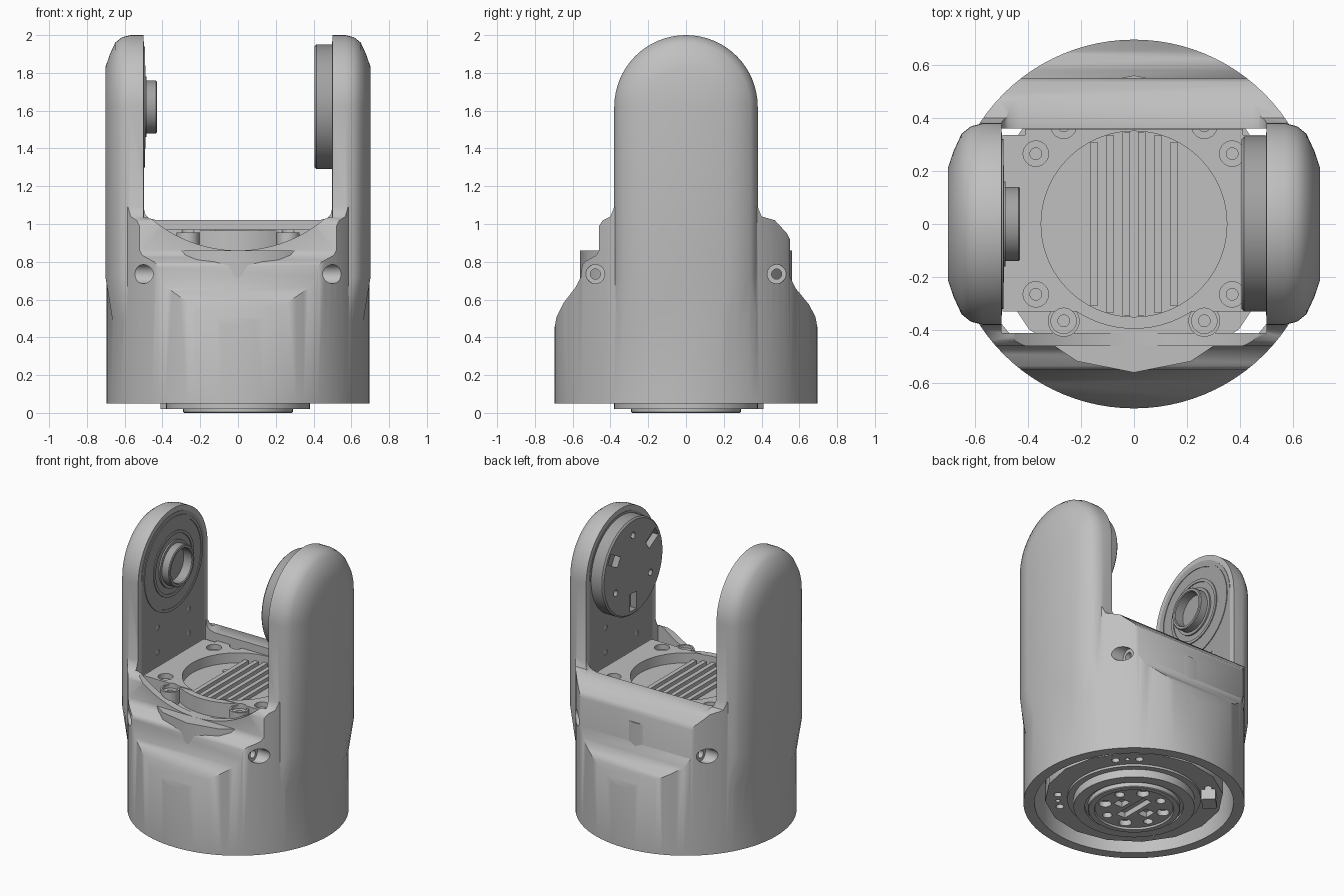
import bpy, bmesh
from math import sin, cos, pi, sqrt, radians

cube = bpy.data.objects.get("Cube")
if cube:
    bpy.data.objects.remove(cube, do_unlink=True)


def material(name, v):
    m = bpy.data.materials.new(name)
    m.use_nodes = True
    m.diffuse_color = (v, v, v, 1)
    m.node_tree.nodes["Principled BSDF"].inputs["Base Color"].default_value = (v, v, v, 1)
    return m


GREY = material("housing_grey", 0.53)
DARK = material("mid_grey", 0.36)


def place(axis, u, v, t):
    return {"x": (t, u, v), "y": (u, t, v), "z": (u, v, t)}[axis]


def loft(bm, rings):
    """Skin a row of matching outlines and cap both ends."""
    rows = [[bm.verts.new(p) for p in r] for r in rings]
    for a, b in zip(rows, rows[1:]):
        for i in range(len(a)):
            j = (i + 1) % len(a)
            bm.faces.new((a[i], a[j], b[j], b[i]))
    bm.faces.new(rows[0])
    return rows[-1], bm.faces.new(rows[-1])


def finish(name, bm, mat=GREY):
    bmesh.ops.recalc_face_normals(bm, faces=bm.faces)
    me = bpy.data.meshes.new(name)
    bm.to_mesh(me)
    bm.free()
    me.materials.append(mat)
    ob = bpy.data.objects.new(name, me)
    bpy.context.collection.objects.link(ob)
    return ob


def prisms(name, axis, parts, mat=GREY):
    bm = bmesh.new()
    for pts, a, b in parts:
        loft(bm, [[place(axis, u, v, t) for u, v in pts] for t in (a, b)])
    return finish(name, bm, mat)


def circle(r, c=(0, 0), n=24):
    return [(c[0] + r * cos(2 * pi * i / n), c[1] + r * sin(2 * pi * i / n)) for i in range(n)]


def rect(u, v, c=(0, 0), ang=0):
    k, s = cos(ang), sin(ang)
    return [(c[0] + a * k - b * s, c[1] + a * s + b * k)
            for a, b in ((-u, -v), (u, -v), (u, v), (-u, v))]


def polar(r, deg):
    return r * cos(radians(deg)), r * sin(radians(deg))


def lathe(name, axis, c, profile, mat=GREY, n=72):
    bm = bmesh.new()
    loft(bm, [[place(axis, u, v, t) for u, v in circle(r, c, n)] for r, t in profile])
    return finish(name, bm, mat)


def carve(ob, tool, op="DIFFERENCE"):
    mod = ob.modifiers.new("carve", "BOOLEAN")
    mod.operation, mod.solver, mod.object = op, "EXACT", tool
    bpy.context.view_layer.objects.active = ob
    bpy.ops.object.modifier_apply(modifier=mod.name)
    bpy.data.objects.remove(tool, do_unlink=True)


# Housing: round drum trimmed by a side profile
PROFILE = [(-.8, 0), (-.8, .3), (-.698, .44), (-.685, .51), (-.65, .58), (-.585, .665),
           (-.557, .72), (-.55, .78), (-.535, .80), (-.475, .835), (-.46, .86), (-.46, .99),
           (-.44, 1.02), (-.4, 1.04), (-.38, 1.09), (.38, 1.09), (.4, 1.04), (.47, 1.02),
           (.535, .95), (.55, .92), (.55, .72), (.58, .66), (.65, .575), (.685, .51),
           (.698, .44), (.8, .3), (.8, 0)]
housing = lathe("housing", "z", (0, 0), [(.695, .05), (.695, 1.3)], n=96)
carve(housing, prisms("trim", "x", [(PROFILE, -.9, .9)]), "INTERSECT")

# Arms: round-topped uprights, softened outward and blended into the drum
ARM_Z, ARM_R = 1.62, .38


def arm_ring(side, x, inset):
    r = ARM_R - inset
    low = min(x, .985 * sqrt(.695 ** 2 - r ** 2))
    ring = [(side * x, r * cos(pi * i / 32), ARM_Z + r * sin(pi * i / 32)) for i in range(33)]
    return ring + [(side * x, -r, .72), (side * low, -r, .42),
                   (side * low, r, .42), (side * x, r, .72)]


for side in (-1, 1):
    bm = bmesh.new()
    outer, cap = loft(bm, [arm_ring(side, x, d) for x, d in
                           ((.45, 0), (.57, 0), (.615, .012), (.65, .04), (.68, .105), (.702, .17))])
    bmesh.utils.face_split(cap, outer[33], outer[36])
    carve(housing, finish("arm", bm), "UNION")

# Openings: gap between the arms, deck well, front scoop, lower cavity, cross bolts
gap = [(.5, 2.2), (.5, 1.09), (.49, 1.05), (.47, 1.03), (.43, 1.02)]
carve(housing, prisms("gap", "y", [(gap + [(-u, v) for u, v in reversed(gap)], -1, 1)]))
carve(housing, prisms("well", "z", [([(-.5, -.41), (.5, -.41), (.5, .36), (-.5, .36)], .5, 1.3)]))
scoop = [(.71 * sin(radians(a)), 1.57 - .71 * cos(radians(a))) for a in range(-41, 42, 2)]
carve(housing, prisms("scoop", "y", [(scoop, -.9, -.3)]))
carve(housing, lathe("cavity", "z", (0, 0), [(.625, 0), (.625, .6)], n=96))
for y in (-.48, .48):
    carve(housing, lathe("bolt_hole", "x", (y, .735), [(.05, -.9), (.05, -.45), (.027, -.45),
                                                      (.027, .45), (.05, .45), (.05, .9)], n=32))

# Deck between the arms, with ears, round pocket and screw holes
deck = prisms("deck", "z", [([(-.495, -.33), (.495, -.33), (.495, .335), (.41, .335), (.41, .358),
                              (-.41, .358), (-.41, .335), (-.495, .335)], .84, .97)])
carve(deck, lathe("deck_bulge", "z", (0, 0), [(.395, .845), (.395, .965)]), "UNION")
carve(deck, prisms("deck_back_trim", "z", [(rect(.6, .1, (0, .458)), .8, 1)]))
ears = [(-.265, -.365), (.265, -.365)]
for c in ears:
    carve(deck, lathe("ear", "z", c, [(.06, .85), (.06, .955)], n=32), "UNION")
carve(deck, lathe("pocket", "z", (0, 0), [(.35, .9), (.35, 1.1)]))
for c in ears + [(x, y) for x in (-.37, .37) for y in (-.265, .265)] + [(-.265, .37), (.265, .37)]:
    carve(deck, lathe("screw_hole", "z", c, [(.022, .9), (.022, .935), (.048, .935), (.048, 1.1)], n=28))
ribs = []
for i in range(6):
    x = -.15 + .06 * i
    ribs.append((rect(.015, sqrt(.349 ** 2 - (abs(x) + .015) ** 2), (x, 0)), .895, .925))
prisms("deck_ribs", "z", ribs)
lathe("deck_pin", "z", (-.195, .14), [(.017, .89), (.017, .905)], n=20)

# Inner panels on the arms
for side, label in ((-1, "right"), (1, "left")):
    r = .345
    pts = [(r * cos(pi * i / 32), ARM_Z + r * sin(pi * i / 32)) for i in range(33)]
    pts += [(-r, .975), (r, .975)]
    panel = prisms(label + "_inner_panel", "x", [(pts, side * .53, side * .497)], DARK)
    holes = [(circle(.018, (y, z), 14), side * .515, side * .4)
             for y in (-.17, .17) for z in (1.07, 1.24)]
    carve(panel, prisms("panel_holes", "x", holes))

# Bearing side: raised rings and hollow boss on the right arm
lathe("bearing_ring", "x", (0, ARM_Z), [(.32, -.51), (.32, -.492), (.3, -.492), (.3, -.496),
                                        (.22, -.496), (.22, -.49), (.2, -.49), (.2, -.496),
                                        (.16, -.496), (.16, -.485), (.14, -.485), (.14, -.435),
                                        (.135, -.43), (.12, -.43), (.115, -.435), (.115, -.51)], DARK)

# Drive side: disc with three pockets and three round holes on the left arm
disc = lathe("drive_disc", "x", (0, ARM_Z), [(.33, .51), (.33, .415), (.32, .405)], DARK)
pockets = []
for a in (30, 150, 270):
    y, z = polar(.24, a)
    pockets.append((rect(.06, .035, (y, ARM_Z + z), radians(a)), .39, .45))
    y, z = polar(.22, a + 60)
    pockets.append((circle(.022, (y, ARM_Z + z), 18), .39, .45))
carve(disc, prisms("disc_pockets", "x", pockets))

# Underside: mounting plate, stepped output flange and small lug
plate = prisms("mounting_plate", "z", [(circle(.56, (0, 0), 16), .09, .86)])
holes = []
for a in (45, 135, 225, 315):
    for off, r in ((-9, .025), (0, .015), (9, .025)):
        holes.append((circle(r, polar(.48, a + off), 16), 0, .13))
carve(plate, prisms("plate_holes", "z", holes))
flange = lathe("output_flange", "z", (0, 0), [(.42, .12), (.42, .075), (.38, .075), (.38, .02), (.31, .02),
                                              (.31, .035), (.29, .035), (.29, .005), (.285, 0),
                                              (.25, 0), (.245, .012)])
holes = [(rect(.035, .13), -.1, .05)]
for a in range(0, 360, 45):
    holes.append((circle(.04 if a % 90 else .03, polar(.19, a + 22), 18), -.1, .05))
for a in (0, 180):
    holes.append((rect(.035, .04, polar(.1, a)), -.1, .05))
carve(flange, prisms("flange_holes", "z", holes))
prisms("connector_lug", "z", [(rect(.06, .045, (-.335, .335), pi / 4), .02, .12)])

# Smooth curves, keep edges crisp; the housing blends more softly
for ob in list(bpy.context.scene.objects):
    if ob.type == "MESH":
        bpy.ops.object.select_all(action="DESELECT")
        ob.select_set(True)
        bpy.context.view_layer.objects.active = ob
        bpy.ops.object.shade_smooth_by_angle(angle=radians(42 if ob == housing else 32))
